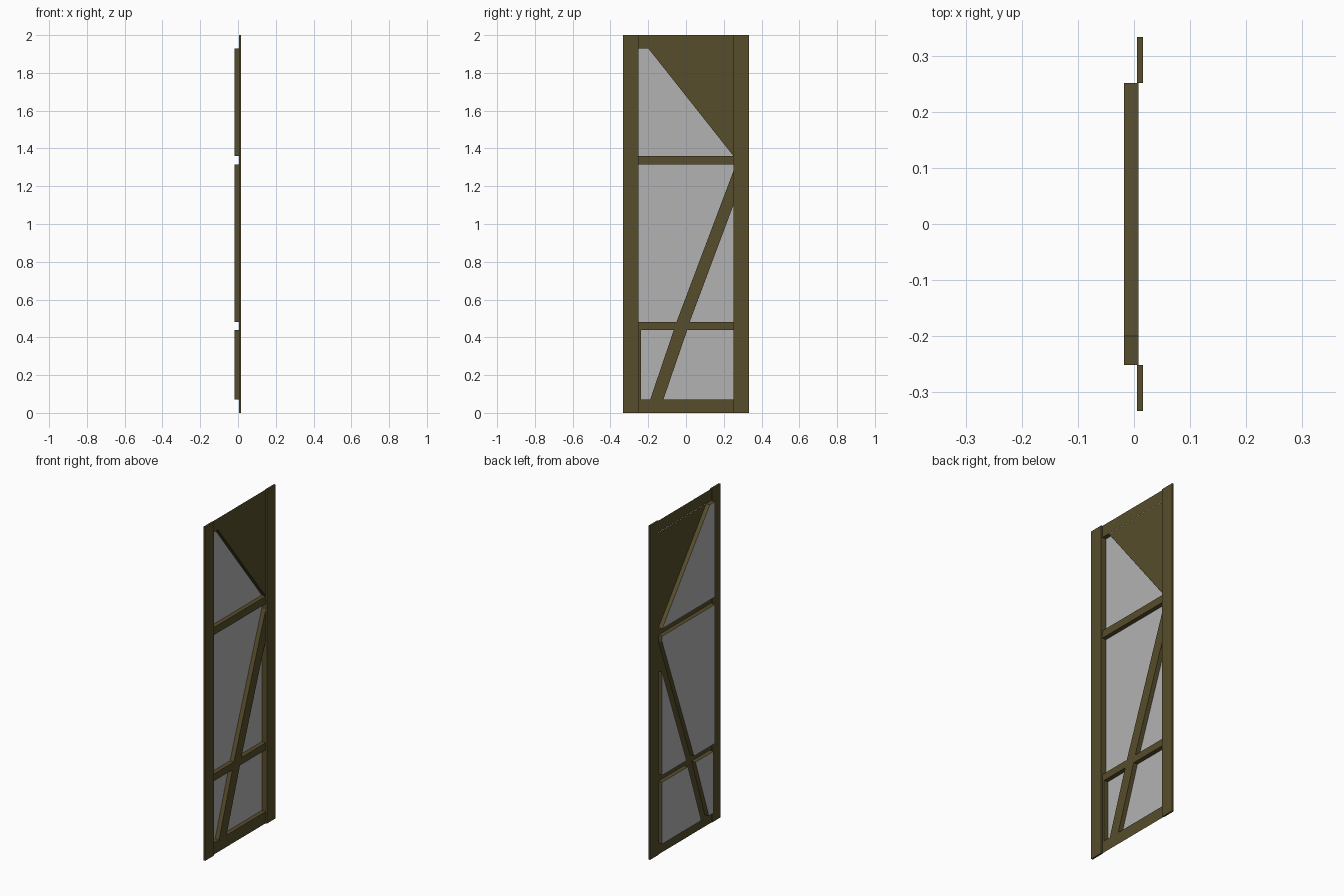
import bpy, bmesh

if "Cube" in bpy.data.objects:
    bpy.data.objects.remove(bpy.data.objects["Cube"])

FACE, BACK = 0.008, -0.018      # front sheet and glass depths along x
W, H, S = 0.333, 2.0, 0.251     # half width, height, inner edge of the stiles


def material(name, rgb):
    m = bpy.data.materials.new(name)
    m.diffuse_color = (*rgb, 1)
    m.use_nodes = True
    m.node_tree.nodes["Principled BSDF"].inputs["Base Color"].default_value = m.diffuse_color
    return m


wood = material("dark_wood", (0.095, 0.075, 0.025))
glass = material("grey_glass", (0.45, 0.45, 0.45))


def finish(name, bm, mat):
    me = bpy.data.meshes.new(name)
    bm.to_mesh(me)
    bm.free()
    me.materials.append(mat)
    ob = bpy.data.objects.new(name, me)
    bpy.context.collection.objects.link(ob)
    return ob


def sheet(name, pts, x, mat):
    """Flat panel from a (y, z) outline, facing +x."""
    bm = bmesh.new()
    f = bm.faces.new([bm.verts.new((x, y, z)) for y, z in pts])
    f.normal_update()
    if f.normal.x < 0:
        f.normal_flip()
    finish(name, bm, mat)


def reveal(name, pts):
    """Open-ended lining around a window opening."""
    bm = bmesh.new()
    a = [bm.verts.new((FACE, y, z)) for y, z in pts]
    b = [bm.verts.new((BACK, y, z)) for y, z in pts]
    for i in range(len(pts)):
        j = (i + 1) % len(pts)
        bm.faces.new((a[i], a[j], b[j], b[i]))
    finish(name, bm, wood)


def rect(y0, y1, z0, z1):
    return [(y0, z0), (y1, z0), (y1, z1), (y0, z1)]


# Proud side stiles
for side, label in ((-1, "left"), (1, "right")):
    bm = bmesh.new()
    bmesh.ops.create_cube(bm, size=1)
    for v in bm.verts:
        v.co.x = 0.0105 + v.co.x * 0.011
        v.co.y = side * (W + S) / 2 + v.co.y * (W - S)
        v.co.z = H / 2 + v.co.z * H
    finish(label + "_stile", bm, wood)

# Rails, corner panel and diagonal brace
sheet("top_rail", rect(-S, S, 1.93, H), FACE, wood)
sheet("corner_panel", [(-0.2, 1.93), (S, 1.36), (S, 1.93)], FACE - 0.001, wood)
sheet("upper_rail", rect(-S, S, 1.315, 1.36), FACE, wood)
sheet("lower_rail", rect(-S, S, 0.44, 0.482), FACE, wood)
sheet("bottom_rail", rect(-S, S, 0, 0.07), FACE, wood)
sheet("brace_upper", [(-0.05, 0.482), (0.02, 0.482), (S, 1.10), (S, 1.28)], FACE, wood)
sheet("brace_lower", [(-0.19, 0.07), (-0.12, 0.07), (0.007, 0.44), (-0.064, 0.44)], FACE, wood)
sheet("lower_edge_strip", rect(-S, -0.237, 0.07, 0.44), FACE, wood)

# Window openings: lining plus recessed pane
openings = {
    "top_window": [(-S, 1.36), (S, 1.36), (-0.2, 1.93), (-S, 1.93)],
    "middle_window": [(-S, 0.482), (-0.05, 0.482), (S, 1.28), (S, 1.315), (-S, 1.315)],
    "side_window": [(0.02, 0.482), (S, 0.482), (S, 1.10)],
    "lower_left_window": [(-0.237, 0.07), (-0.19, 0.07), (-0.064, 0.44), (-0.237, 0.44)],
    "lower_right_window": [(-0.12, 0.07), (S, 0.07), (S, 0.44), (0.007, 0.44)],
}
for name, pts in openings.items():
    reveal(name + "_lining", pts)
    sheet(name + "_pane", pts, BACK, glass)
